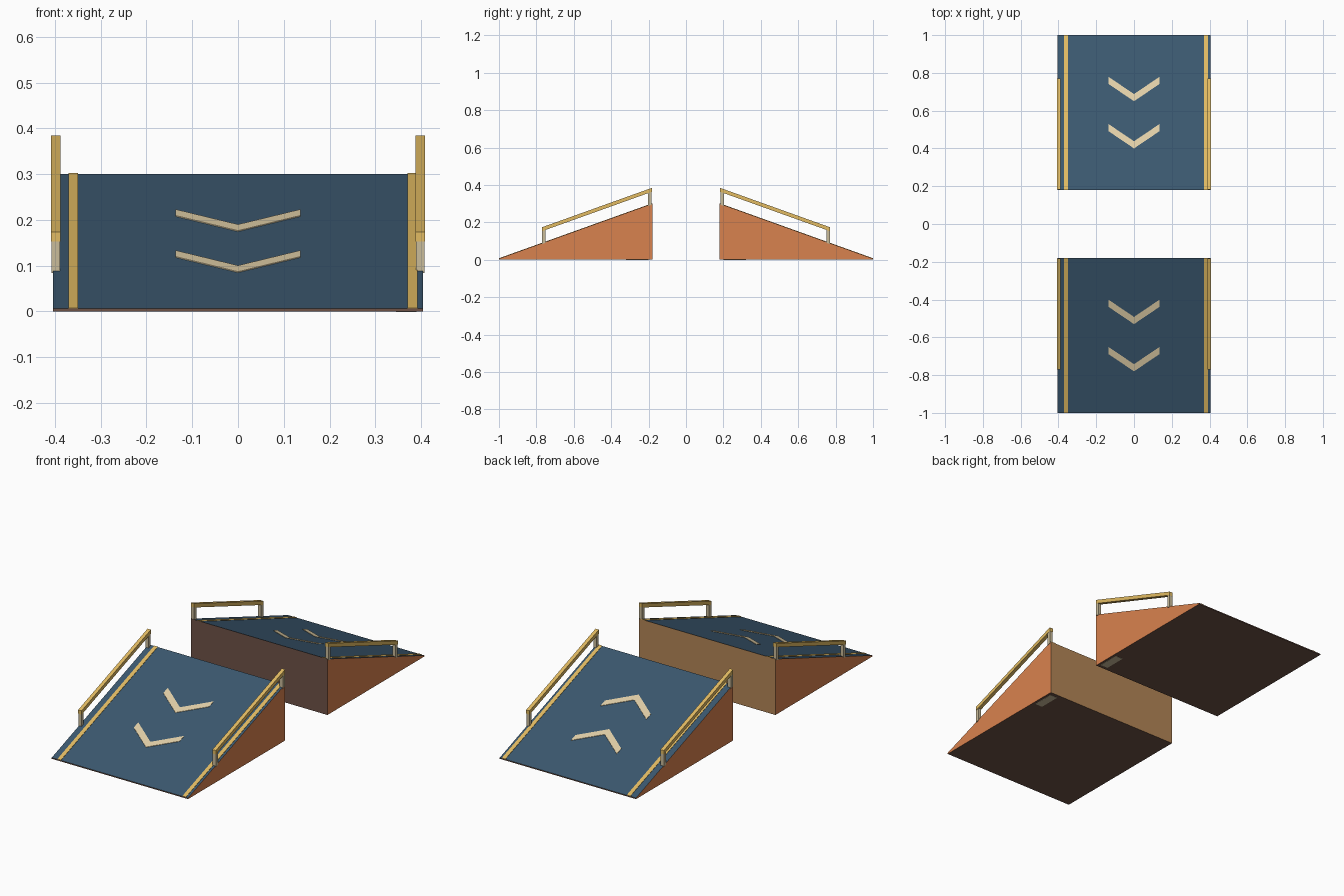
import bpy, bmesh
from mathutils import Vector

cube = bpy.data.objects.get("Cube")
if cube:
    bpy.data.objects.remove(cube, do_unlink=True)


def material(name, rgb):
    """Flat material from an 8-bit sRGB colour."""
    lin = [((c / 255 + 0.055) / 1.055) ** 2.4 for c in rgb] + [1.0]
    m = bpy.data.materials.new(name)
    m.use_nodes = True
    m.diffuse_color = lin
    m.node_tree.nodes["Principled BSDF"].inputs["Base Color"].default_value = lin
    return m


BLUE = material("deck blue", (59, 88, 111))
ORANGE = material("side orange", (217, 130, 78))
BROWN = material("base brown", (110, 82, 70))
TAN = material("wall tan", (180, 134, 86))
GOLD = material("rail gold", (226, 187, 98))
CREAM = material("arrow cream", (226, 208, 168))
PALE = material("post pale", (202, 188, 154))

HALF, INNER, OUTER, TOP, LIP = 0.404, 0.18, 1.0, 0.30, 0.006
SLOPE = (TOP - LIP) / (OUTER - INNER)


def deck_z(y):
    return LIP + (OUTER - abs(y)) * SLOPE


def prism(name, points, depth, mats):
    """Extrude a planar polygon along the depth vector."""
    bm = bmesh.new()
    base = bm.faces.new([bm.verts.new(p) for p in points])
    ext = bmesh.ops.extrude_face_region(bm, geom=[base], use_keep_orig=True)
    verts = [v for v in ext["geom"] if isinstance(v, bmesh.types.BMVert)]
    bmesh.ops.translate(bm, verts=verts, vec=Vector(depth))
    bmesh.ops.recalc_face_normals(bm, faces=bm.faces)
    mesh = bpy.data.meshes.new(name)
    bm.to_mesh(mesh)
    bm.free()
    for m in mats:
        mesh.materials.append(m)
    obj = bpy.data.objects.new(name, mesh)
    bpy.context.collection.objects.link(obj)
    return obj


def side_prism(name, profile, x, width, mats):
    """Extrude a (y, z) profile across x."""
    return prism(name, [(x - width / 2, y, z) for y, z in profile], (width, 0, 0), mats)


def deck_plate(name, outline, mat):
    """Thin plate following the slope, from an (x, y) outline."""
    return prism(name, [(x, y, deck_z(y) - 0.001) for x, y in outline], (0, 0, 0.003), [mat])


def build_ramp(label, s, wall):
    # Wedge body, coloured by face direction
    body = side_prism(label + "_ramp_body",
                      [(s * OUTER, 0), (s * INNER, 0), (s * INNER, TOP), (s * OUTER, LIP)],
                      0, 2 * HALF, [ORANGE, BLUE, BROWN, wall])
    for face in body.data.polygons:
        n = face.normal
        if abs(n.x) > 0.5:
            face.material_index = 0
        elif n.z > 0.5:
            face.material_index = 1
        elif n.z < -0.5 or n.y * s > 0.5:
            face.material_index = 2
        else:
            face.material_index = 3

    # Edge stripes
    for side, x in (("right", -0.36), ("left", 0.381)):
        a, b = x - 0.0105, x + 0.0105
        deck_plate(f"{label}_{side}_stripe",
                   [(a, s * INNER), (b, s * INNER), (b, s * OUTER), (a, s * OUTER)], GOLD)

    # Arrows, all pointing toward the front
    for i, y in enumerate((0.465, 0.715)):
        tip, low = s * y + 0.065, s * y - 0.065
        deck_plate(f"{label}_arrow_{i + 1}",
                   [(-0.136, tip), (0, low + 0.038), (0.136, tip),
                    (0.136, tip - 0.038), (0, low), (-0.136, tip - 0.038)], CREAM)

    # Handrails with two posts each
    for side, x in (("right", -0.398), ("left", 0.398)):
        ends = (0.183, 0.77)
        rail = [(s * y, deck_z(y) + h) for y, h in
                ((ends[0], 0.064), (ends[0], 0.085), (ends[1], 0.085), (ends[1], 0.064))]
        side_prism(f"{label}_{side}_rail", rail, x, 0.02, [GOLD])
        for part, y in (("inner", 0.193), ("outer", 0.76)):
            a, b = y - 0.009, y + 0.009
            post = [(s * a, deck_z(a) - 0.005), (s * b, deck_z(b) - 0.005),
                    (s * b, deck_z(b) + 0.07), (s * a, deck_z(a) + 0.07)]
            side_prism(f"{label}_{side}_{part}_post", post, x, 0.0185, [PALE])

    # Small plate under the base
    prism(label + "_base_plate",
          [(0.345, s * 0.2, -0.001), (0.39, s * 0.2, -0.001),
           (0.39, s * 0.32, -0.001), (0.345, s * 0.32, -0.001)], (0, 0, 0.002), [PALE])


build_ramp("front", -1, TAN)
build_ramp("back", 1, BROWN)
